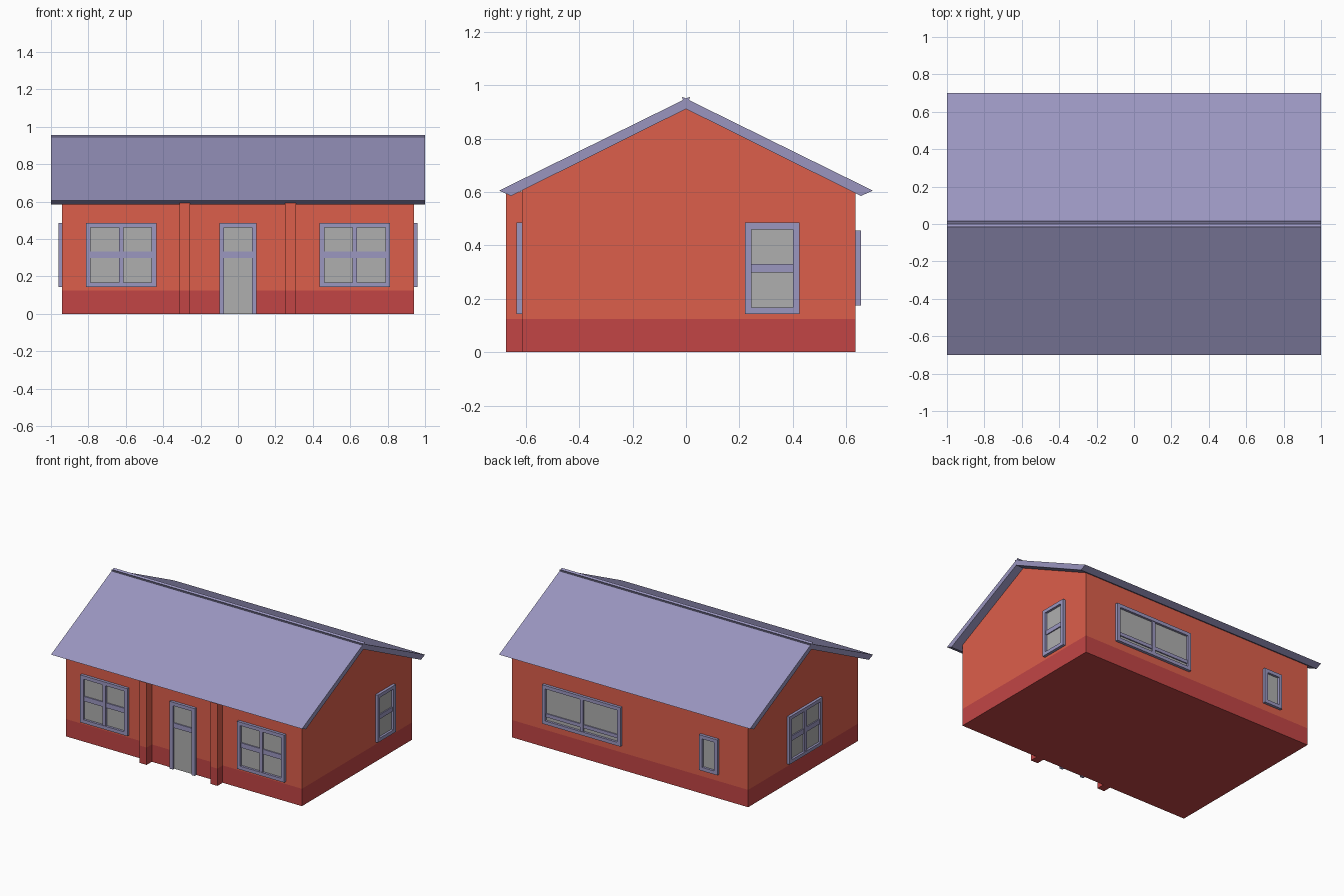
import bpy, bmesh, math
from mathutils import Matrix

if "Cube" in bpy.data.objects:
    bpy.data.objects.remove(bpy.data.objects["Cube"])


def material(name, rgb):
    m = bpy.data.materials.new(name)
    m.diffuse_color = (*rgb, 1)
    m.use_nodes = True
    m.node_tree.nodes["Principled BSDF"].inputs["Base Color"].default_value = m.diffuse_color
    return m


WALL = material("wall_orange", (0.72, 0.114, 0.07))
BASE = material("base_red", (0.54, 0.06, 0.06))
ROOF = material("roof_slate", (0.32, 0.30, 0.52))
TRIM = material("trim_lilac", (0.33, 0.31, 0.53))
GLASS = material("glass_grey", (0.43, 0.43, 0.43))


def finish(name, bm, mats):
    bmesh.ops.recalc_face_normals(bm, faces=bm.faces)
    me = bpy.data.meshes.new(name)
    bm.to_mesh(me)
    bm.free()
    for m in mats:
        me.materials.append(m)
    ob = bpy.data.objects.new(name, me)
    bpy.context.collection.objects.link(ob)
    return ob


def prism(bm, profile, x0, x1):
    """Extrude a (y, z) profile along x."""
    face = bm.faces.new([bm.verts.new((x0, y, z)) for y, z in profile])
    out = bmesh.ops.extrude_face_region(bm, geom=[face])
    verts = [v for v in out["geom"] if isinstance(v, bmesh.types.BMVert)]
    bmesh.ops.translate(bm, verts=verts, vec=(x1 - x0, 0, 0))


def two_tone(name, profile, x0, x1, split=0.125):
    """Prism with a darker band painted along the foot."""
    bm = bmesh.new()
    prism(bm, profile, x0, x1)
    bmesh.ops.bisect_plane(bm, geom=bm.verts[:] + bm.edges[:] + bm.faces[:],
                           plane_co=(0, 0, split), plane_no=(0, 0, 1))
    for f in bm.faces:
        f.material_index = int(f.calc_center_median().z < split)
    return finish(name, bm, [WALL, BASE])


def box(bm, u0, u1, d0, d1, z0, z1, mat):
    """Box in wall coordinates; d is the distance out from the wall."""
    out = bmesh.ops.create_cube(bm, size=1, matrix=Matrix.LocRotScale(
        ((u0 + u1) / 2, -(d0 + d1) / 2, (z0 + z1) / 2), None,
        (u1 - u0, d1 - d0, z1 - z0)))
    for f in {f for v in out["verts"] for f in v.link_faces}:
        f.material_index = mat


def opening(name, x, y, yaw, width, z0, z1, panes=1, bar=None, sill=True, border=0.025):
    """Framed window or door, with mullions and an optional cross bar."""
    bm = bmesh.new()
    h, out = width / 2, 0.02
    foot = z0 + border if sill else z0
    inner = width - 2 * border
    box(bm, -h + border, h - border, 0, 0.004, foot, z1 - border, 1)      # glass
    for s in (-1, 1):                                                     # jambs
        a, b = sorted((s * h, s * (h - border)))
        box(bm, a, b, -0.005, out, z0, z1, 0)
    box(bm, -h + border, h - border, -0.005, out, z1 - border, z1, 0)     # head
    if sill:
        box(bm, -h + border, h - border, -0.005, out, z0, foot, 0)
    for i in range(1, panes):                                             # mullions
        u = -h + border + inner * i / panes
        box(bm, u - 0.0125, u + 0.0125, 0, 0.016, foot, z1 - border, 0)
    if bar:
        box(bm, -h + border, h - border, 0, 0.012, bar[0], bar[1], 0)
    ob = finish(name, bm, [TRIM, GLASS])
    ob.location = (x, y, 0)
    ob.rotation_euler.z = math.radians(yaw)
    return ob


# House body with gable ends
FRONT, BACK, SIDE = -0.615, 0.635, 0.94
two_tone("house_walls", [(FRONT, 0), (BACK, 0), (BACK, 0.597), (0, 0.912), (FRONT, 0.607)],
         -SIDE, SIDE)

# Porch posts
for label, x0, x1 in (("left", -0.313, -0.256), ("right", 0.252, 0.309)):
    two_tone(f"porch_post_{label}",
             [(-0.675, 0), (FRONT, 0), (FRONT, 0.602), (-0.675, 0.592)], x0, x1)

# Roof slabs crossing slightly at the ridge
slab = [(0.70, 0.605), (0.655, 0.585), (-0.002, 0.912), (-0.015, 0.957)]
for label, s in (("back", 1), ("front", -1)):
    bm = bmesh.new()
    prism(bm, [(s * y, z) for y, z in slab], -1, 1)
    finish(f"roof_{label}", bm, [ROOF])

# Front windows and door
for label, x in (("left", -0.625), ("right", 0.625)):
    opening(f"front_window_{label}", x, FRONT, 0, 0.376, 0.143, 0.485, 2, (0.298, 0.333))
opening("front_door", 0, FRONT, 0, 0.2, 0, 0.485, 1, (0.298, 0.333), sill=False)

# Side windows
opening("right_window", SIDE, 0.323, 90, 0.205, 0.143, 0.485, 1, (0.298, 0.33))
opening("left_window", -SIDE, 0.003, -90, 0.376, 0.143, 0.485, 2, (0.298, 0.333))

# Back windows
opening("back_window_wide", 0.377, BACK, 180, 0.625, 0.175, 0.455, 2, (0.225, 0.25))
opening("back_window_small", -0.635, BACK, 180, 0.147, 0.175, 0.43)
